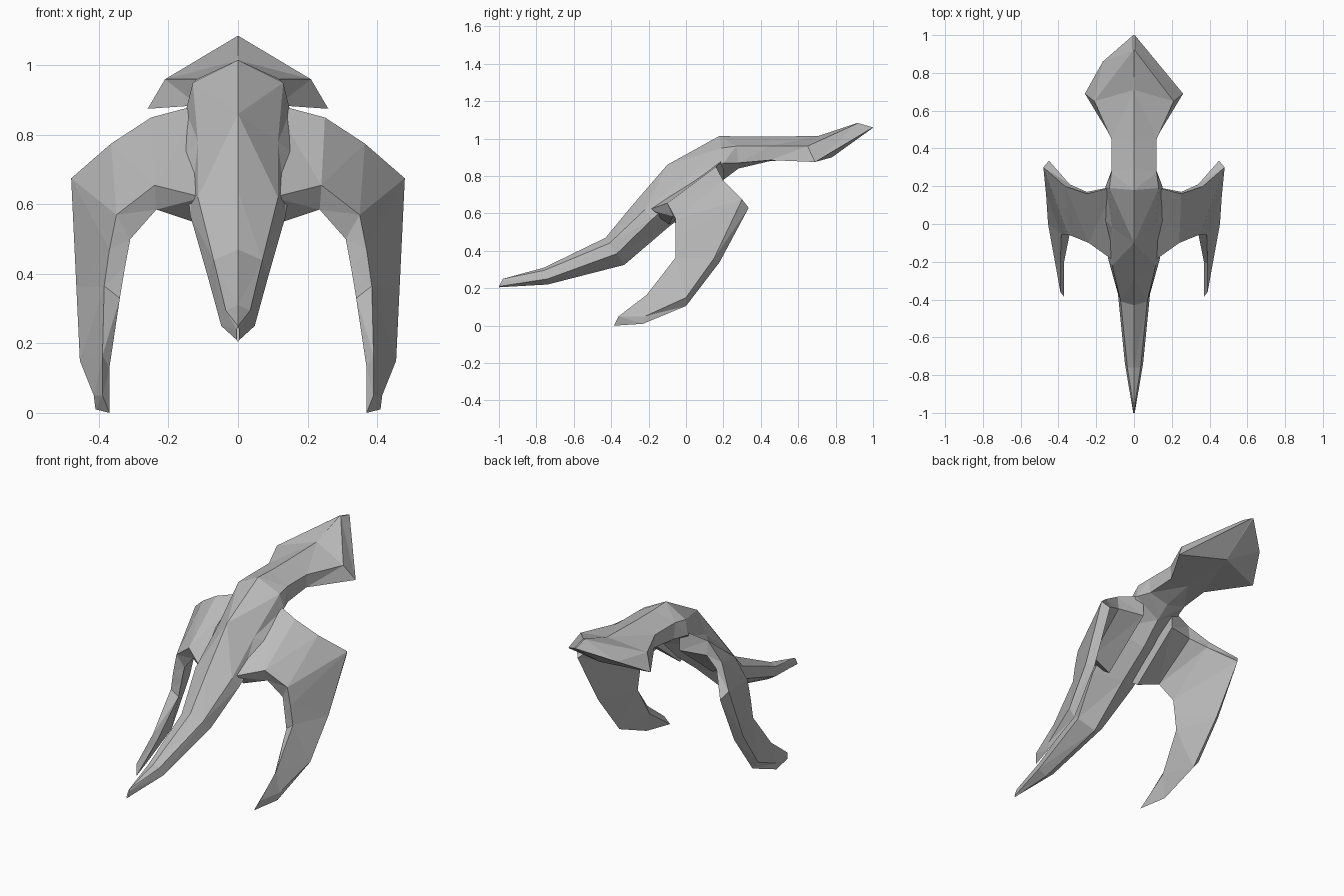
import bpy
import bmesh
from mathutils import Vector

default_cube = bpy.data.objects.get("Cube")
if default_cube:
    bpy.data.objects.remove(default_cube, do_unlink=True)

# Single flat grey material
grey = bpy.data.materials.new("plain_grey")
grey.use_nodes = True
colour = (0.5, 0.5, 0.5, 1)
grey.diffuse_color = colour
grey.node_tree.nodes["Principled BSDF"].inputs["Base Color"].default_value = colour


def loft(bm, rings):
    """Skin a list of closed rings and cap both ends."""
    loops = [[bm.verts.new(point) for point in ring] for ring in rings]
    count = len(loops[0])
    for first, second in zip(loops, loops[1:]):
        for i in range(count):
            j = (i + 1) % count
            bm.faces.new((first[i], first[j], second[j], second[i]))
    bm.faces.new(loops[0][::-1])
    bm.faces.new(loops[-1])
    return loops


def finish(bm, name):
    """Triangulate the facets and turn the mesh into a flat shaded object."""
    bmesh.ops.triangulate(bm, faces=bm.faces[:])
    bmesh.ops.recalc_face_normals(bm, faces=bm.faces[:])
    mesh = bpy.data.meshes.new(name)
    bm.to_mesh(mesh)
    bm.free()
    mesh.materials.append(grey)
    obj = bpy.data.objects.new(name, mesh)
    bpy.context.collection.objects.link(obj)
    return obj


def body_ring(ridge, shoulder, side, keel):
    """Six-sided section: ridge, shoulder and side on both halves, keel."""
    def flip(point):
        return (-point[0], point[1], point[2])
    return [(0, *ridge), shoulder, side, (0, *keel), flip(side), flip(shoulder)]


# Body: long front spike, arched back, neck and spade-shaped head
body_stations = [
    ((-.98, .25), (.004, -.985, .24), (.004, -1, .21), (-1, .205)),
    ((-.76, .31), (.035, -.76, .295), (.048, -.74, .25), (-.74, .22)),
    ((-.43, .47), (.07, -.41, .44), (.085, -.37, .385), (-.33, .325)),
    ((-.29, .64), (.115, -.22, .62), (.138, -.18, .57), (-.09, .53)),
    ((-.1, .86), (.115, -.02, .78), (.155, .02, .75), (.08, .66)),
    ((.18, 1.015), (.13, .19, .95), (.15, .2, .87), (.2, .78)),
    ((.3, 1.01), (.12, .27, .96), (.12, .28, .87), (.28, .84)),
    ((.45, 1.01), (.12, .45, .96), (.115, .45, .885), (.45, .88)),
    ((.71, 1.015), (.21, .65, .96), (.26, .69, .875), (.78, .9)),
    ((.92, 1.085), (.004, .92, 1.083), (.004, 1, 1.06), (1, 1.058)),
]
bm = bmesh.new()
rings = loft(bm, [body_ring(*station) for station in body_stations])

# Small bulge on one rim of the head
rim = bm.edges.get((rings[-2][4], rings[-1][4]))
cut = bmesh.ops.subdivide_edges(bm, edges=[rim], cuts=1)
for item in cut["geom_inner"]:
    if isinstance(item, bmesh.types.BMVert):
        item.co = Vector((-.165, .86, .975))
finish(bm, "body")

# Curved leg: front outer, back outer, back inner, front inner corners
leg_stations = [
    ((.1, -.2, .62), (.1, .2, .89), (.1, .2, .77), (.1, -.09, .54)),
    ((.24, -.1, .655), (.25, .16, .85), (.25, .17, .77), (.235, -.07, .585)),
    ((.35, -.055, .57), (.365, .2, .775), (.34, .21, .73), (.31, -.04, .5)),
    ((.37, -.055, .47), (.48, .3, .675), (.45, .335, .63), (.325, -.045, .42)),
    ((.385, -.055, .365), (.465, .15, .36), (.43, .18, .34), (.34, -.05, .33)),
    ((.39, -.21, .165), (.455, 0, .15), (.42, 0, .105), (.37, -.2, .13)),
    ((.39, -.36, .05), (.415, -.22, .05), (.41, -.23, .01), (.37, -.385, 0)),
]
bm = bmesh.new()
loft(bm, leg_stations)
legs = finish(bm, "legs")
mirror = legs.modifiers.new("mirror", "MIRROR")
mirror.use_axis = (True, False, False)
